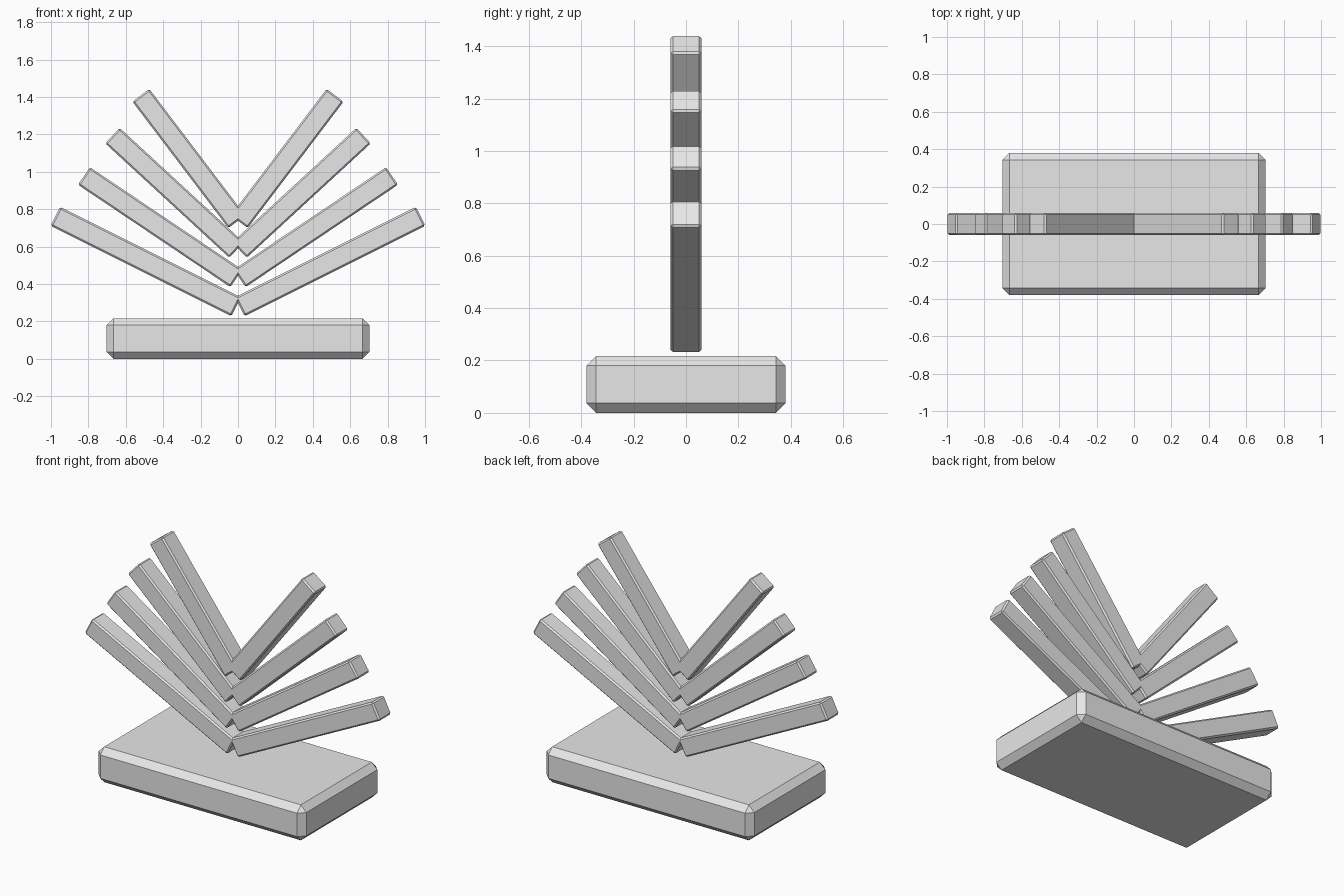
import bpy
from math import atan2
from mathutils import Vector

cube = bpy.data.objects.get("Cube")
if cube:
    bpy.data.objects.remove(cube, do_unlink=True)

grey = bpy.data.materials.new("light_grey")
grey.use_nodes = True
colour = (0.8, 0.8, 0.8, 1)
grey.diffuse_color = colour
grey.node_tree.nodes["Principled BSDF"].inputs["Base Color"].default_value = colour


def chamfered_box(name, size, centre, tilt, chamfer):
    """Box with one-segment bevelled edges, tilted about the y axis."""
    bpy.ops.mesh.primitive_cube_add(size=1, location=centre)
    box = bpy.context.object
    box.name = name
    box.scale = size
    bpy.ops.object.transform_apply(location=False, rotation=False, scale=True)
    box.rotation_euler.y = tilt
    bevel = box.modifiers.new("chamfer", "BEVEL")
    bevel.width = chamfer
    bevel.segments = 1
    box.data.materials.append(grey)
    return box


# Plinth
chamfered_box("base", (1.406, 0.76, 0.217), (0, 0, 0.1085), 0, 0.037)

# Four V-shaped pairs of bars, steeper and shorter towards the top
for level in range(4):
    for side, label in ((1, "left"), (-1, "right")):
        inner = Vector((0, 0, 0.274 + 0.1503 * level))
        outer = Vector((side * (0.976 - 0.1523 * level), 0, 0.762 + 0.2157 * level))
        direction = (outer - inner).normalized()
        inner += direction * 0.011
        chamfered_box(f"{label}_bar_{level + 1}",
                      ((outer - inner).length, 0.117, 0.113),
                      (inner + outer) / 2,
                      -atan2(direction.z, direction.x), 0.009)
